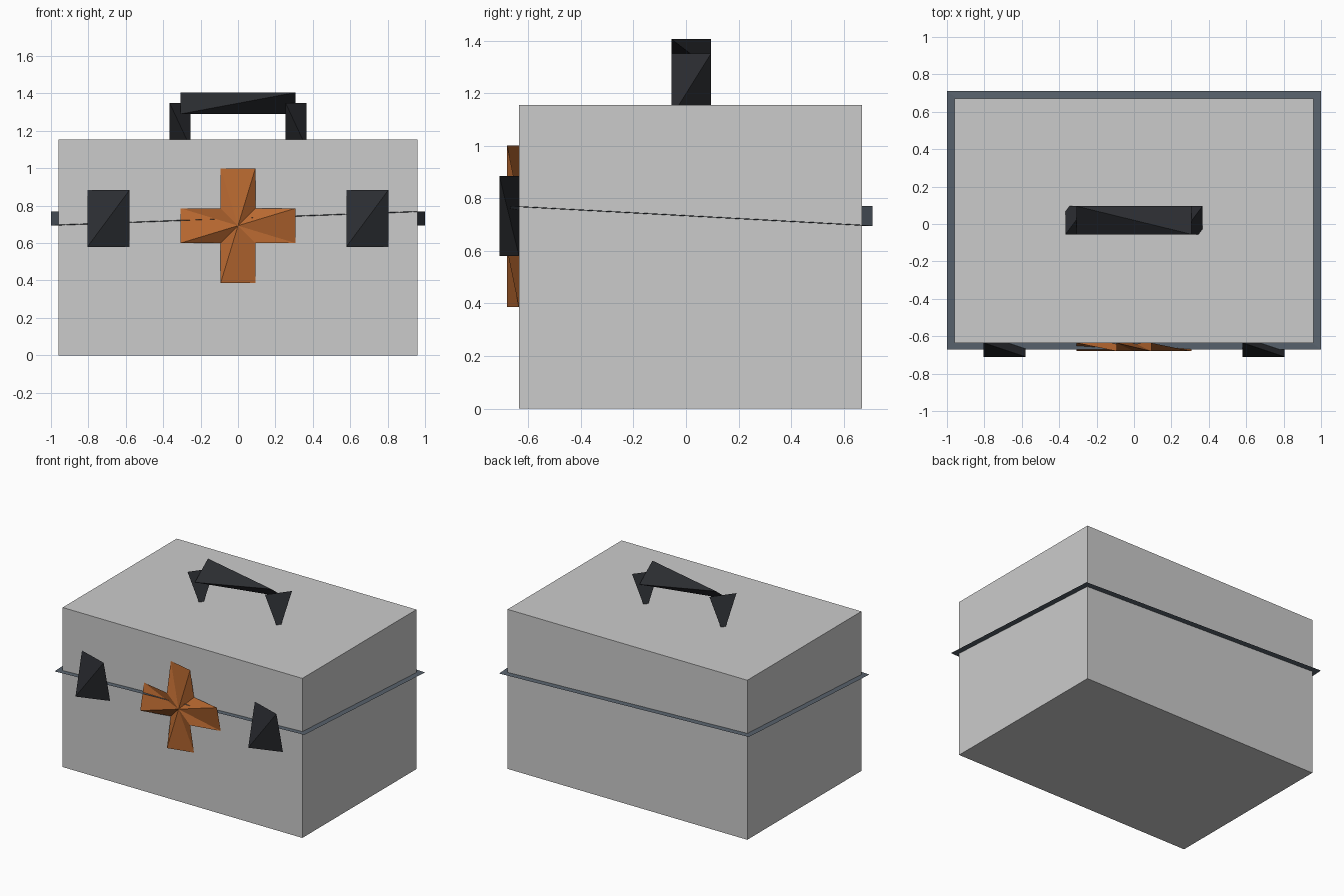
import bpy, bmesh

if "Cube" in bpy.data.objects:
    bpy.data.objects.remove(bpy.data.objects["Cube"])


def material(name, rgb):
    m = bpy.data.materials.new(name)
    m.diffuse_color = (*rgb, 1)
    m.use_nodes = True
    m.node_tree.nodes["Principled BSDF"].inputs["Base Color"].default_value = m.diffuse_color
    return m


DARK = material("dark_plastic", (0.025, 0.027, 0.032))
SLATE = material("slate_trim", (0.10, 0.125, 0.155))
ORANGE = material("orange", (0.48, 0.14, 0.03))


def finish(name, bm, mat=None):
    bmesh.ops.recalc_face_normals(bm, faces=bm.faces)
    mesh = bpy.data.meshes.new(name)
    bm.to_mesh(mesh)
    bm.free()
    if mat:
        mesh.materials.append(mat)
    obj = bpy.data.objects.new(name, mesh)
    bpy.context.collection.objects.link(obj)
    return obj


def block(name, xs, ys, zs, mat=None):
    """Full box between the given ranges."""
    bm = bmesh.new()
    for x in xs:
        for y in ys:
            for z in zs:
                bm.verts.new((x, y, z))
    bmesh.ops.convex_hull(bm, input=bm.verts)
    bmesh.ops.dissolve_limit(bm, angle_limit=0.01, verts=bm.verts, edges=bm.edges)
    return finish(name, bm, mat)


def wedge(name, xs, ys, zs, mat, flip=False):
    """Four-sided wedge using alternate corners of a box."""
    bm = bmesh.new()
    for i in (0, 1):
        for j in (0, 1):
            bm.verts.new((xs[i], ys[j], zs[(i ^ j) ^ int(flip)]))
    v = list(bm.verts)
    for k in range(4):
        bm.faces.new([v[n] for n in range(4) if n != k])
    return finish(name, bm, mat)


# Case and lid seam
block("case_body", (-0.96, 0.96), (-0.635, 0.67), (0, 1.155))
wedge("seam_band", (-1, 1), (-0.67, 0.71), (0.695, 0.77), SLATE)

# Carry handle: the posts sink slightly into the lid
HANDLE_Y = (-0.055, 0.095)
wedge("handle_bar", (-0.307, 0.307), HANDLE_Y, (1.29, 1.405), DARK)
for side, cx in (("left", -0.31), ("right", 0.31)):
    wedge(f"handle_post_{side}", (cx - 0.056, cx + 0.056), HANDLE_Y, (1.11, 1.35), DARK, flip=True)

# Front latches
for side, cx in (("left", -0.692), ("right", 0.692)):
    wedge(f"latch_{side}", (cx - 0.113, cx + 0.113), (-0.71, -0.635), (0.58, 0.885), DARK)

# Faceted cross: outline corners alternate between front and back
a, b, cz = 0.307, 0.093, 0.693
front, back = -0.68, -0.636
quarter = [(b, a), (b, b), (a, b)]
outline = []
for _ in range(4):
    outline += quarter
    quarter = [(y, -x) for x, y in quarter]
bm = bmesh.new()
ring = [bm.verts.new((x, back if i % 2 else front, cz + z)) for i, (x, z) in enumerate(outline)]
for depth in (front, back):
    hub = bm.verts.new((0, depth, cz))
    for i in range(12):
        bm.faces.new((hub, ring[i], ring[(i + 1) % 12]))
finish("front_cross", bm, ORANGE)
